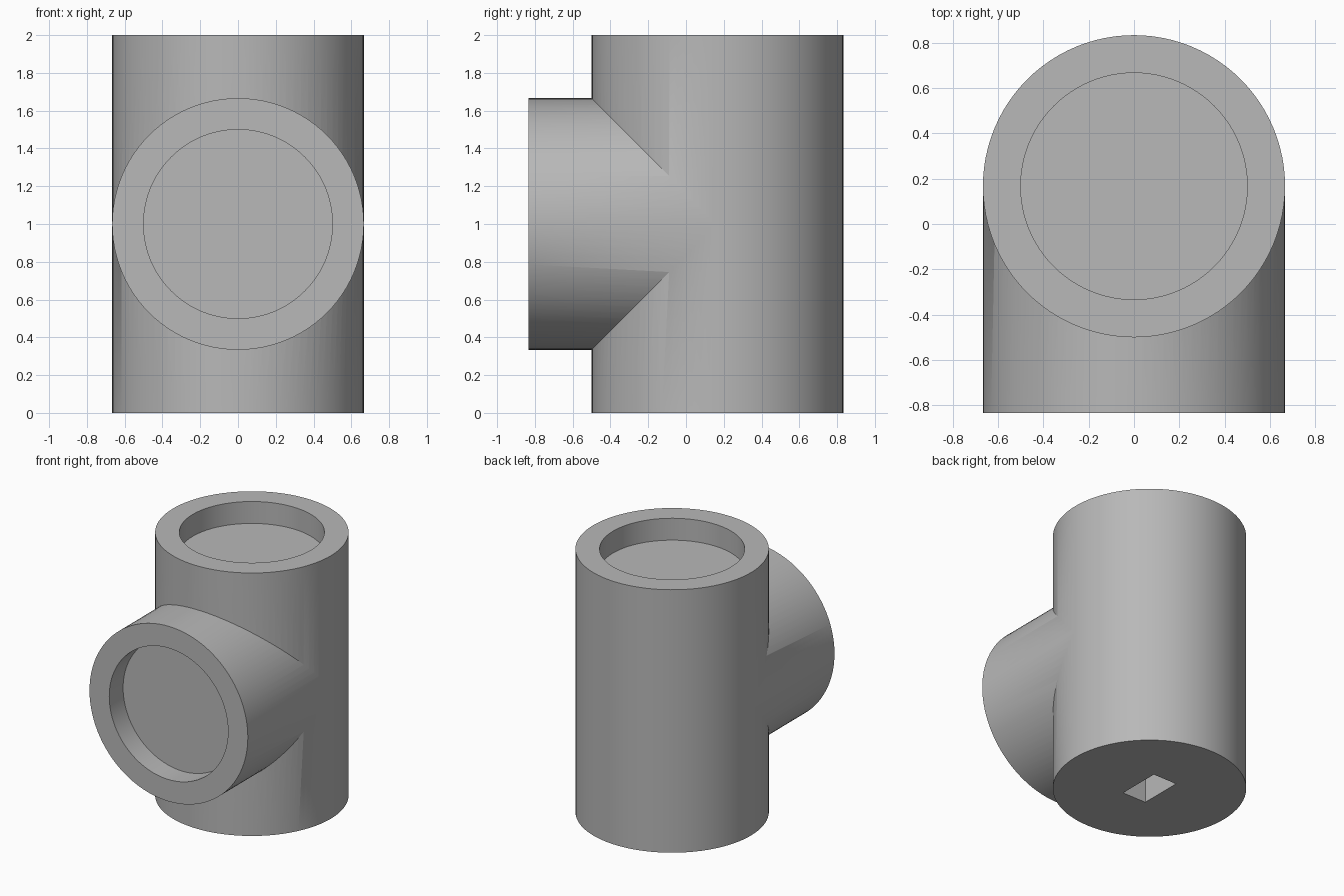
import bpy
import math

cube = bpy.data.objects.get("Cube")
if cube:
    bpy.data.objects.remove(cube, do_unlink=True)

SIDES = 96
R, BORE, DEPTH = 2 / 3, 0.5, 1 / 6
AXIS_Y, FRONT_Y, MID_Z, TOP_Z = 1 / 6, -5 / 6, 1.0, 2.0

grey = bpy.data.materials.new("plain_grey")
grey.use_nodes = True
colour = (0.48, 0.48, 0.48, 1)
grey.diffuse_color = colour
grey.node_tree.nodes["Principled BSDF"].inputs["Base Color"].default_value = colour


def upright(name, radius, z0, z1):
    bpy.ops.mesh.primitive_cylinder_add(
        vertices=SIDES, radius=radius, depth=z1 - z0,
        location=(0, AXIS_Y, (z0 + z1) / 2))
    return finish(name)


def sideways(name, radius, y0, y1):
    bpy.ops.mesh.primitive_cylinder_add(
        vertices=SIDES, radius=radius, depth=y1 - y0,
        location=(0, (y0 + y1) / 2, MID_Z), rotation=(math.pi / 2, 0, 0))
    return finish(name)


def finish(name):
    obj = bpy.context.object
    obj.name = name
    obj.data.materials.append(grey)
    return obj


def combine(body, other, operation):
    mod = body.modifiers.new(other.name, "BOOLEAN")
    mod.operation = operation
    mod.solver = "EXACT"
    mod.object = other
    other.hide_render = True
    bpy.context.view_layer.objects.active = body
    bpy.ops.object.modifier_apply(modifier=mod.name)
    bpy.data.objects.remove(other, do_unlink=True)


# Main pipe and the branch leaving its front
body = upright("tee_fitting", R, 0, TOP_Z)
combine(body, sideways("branch_pipe", R - 0.0005, FRONT_Y, AXIS_Y), "UNION")

# Shallow round sockets in the top and front ends
combine(body, upright("top_socket", BORE, TOP_Z - DEPTH, TOP_Z + 0.1), "DIFFERENCE")
combine(body, sideways("front_socket", BORE, FRONT_Y - 0.1, FRONT_Y + DEPTH), "DIFFERENCE")

# Rectangular slot in the base
bpy.ops.mesh.primitive_cube_add(size=1, location=(0, AXIS_Y, 0))
slot = finish("base_slot")
slot.scale = (0.2, 0.33, 0.66)
combine(body, slot, "DIFFERENCE")

# Smooth walls, crisp rims
bpy.ops.object.select_all(action="DESELECT")
body.select_set(True)
bpy.context.view_layer.objects.active = body
bpy.ops.object.shade_smooth_by_angle(angle=math.radians(30))
